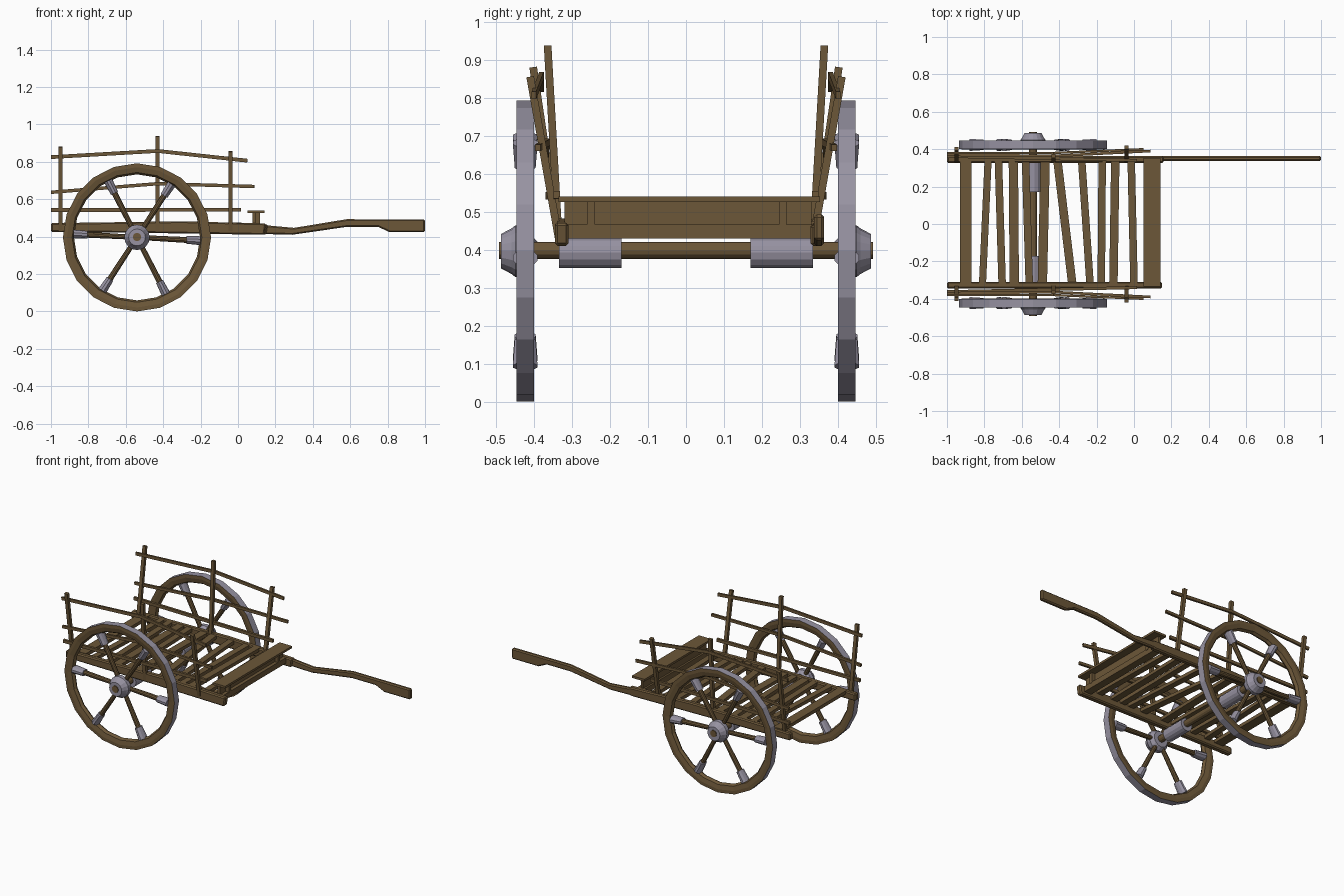
import bpy, bmesh, math
from mathutils import Vector, Matrix

if "Cube" in bpy.data.objects:
    bpy.data.objects.remove(bpy.data.objects["Cube"], do_unlink=True)


def material(name, rgb):
    m = bpy.data.materials.new(name)
    m.use_nodes = True
    m.diffuse_color = (*rgb, 1)
    m.node_tree.nodes["Principled BSDF"].inputs["Base Color"].default_value = (*rgb, 1)
    return m


WOOD = material("brown wood", (0.15, 0.095, 0.04))
IRON = material("grey iron", (0.31, 0.29, 0.36))


def finish(name, bm, *mats):
    bmesh.ops.recalc_face_normals(bm, faces=bm.faces)
    me = bpy.data.meshes.new(name)
    bm.to_mesh(me)
    bm.free()
    for m in mats:
        me.materials.append(m)
    ob = bpy.data.objects.new(name, me)
    bpy.context.collection.objects.link(ob)
    return ob


def add_bar(bm, p, q, w, h):
    """Box running from p to q, w wide and h high."""
    p, q = Vector(p), Vector(q)
    d = q - p
    mat = (Matrix.Translation((p + q) / 2) @ d.to_track_quat('X', 'Z').to_matrix().to_4x4()
           @ Matrix.Diagonal((d.length, w, h, 1)))
    bmesh.ops.create_cube(bm, size=1, matrix=mat)


def bars(name, path, w, h):
    bm = bmesh.new()
    for p, q in zip(path, path[1:]):
        add_bar(bm, p, q, w, h)
    return finish(name, bm, WOOD)


def lathe(name, profile, centre, sides, mats, iron_edges=(), closed=True):
    """Revolve (radius, y) points around a y axis through centre."""
    bm = bmesh.new()
    rings = []
    for r, y in profile:
        rings.append([bm.verts.new((centre[0] + r * math.cos(a), centre[1] + y,
                                    centre[2] + r * math.sin(a)))
                      for a in (2 * math.pi * i / sides for i in range(sides))])
    n = len(rings)
    for k in range(n if closed else n - 1):
        a, b = rings[k], rings[(k + 1) % n]
        for i in range(sides):
            j = (i + 1) % sides
            f = bm.faces.new((a[i], a[j], b[j], b[i]))
            f.material_index = int(k in iron_edges)
    if not closed:
        bm.faces.new(rings[0])
        bm.faces.new(rings[-1])
    return finish(name, bm, *mats)


def side_plate(name, outline, y, thick):
    """Extrude an x-z outline across y, with softened edges."""
    bm = bmesh.new()
    f = bm.faces.new([bm.verts.new((x, y - thick / 2, z)) for x, z in outline])
    ext = bmesh.ops.extrude_face_region(bm, geom=[f])
    verts = [v for v in ext["geom"] if isinstance(v, bmesh.types.BMVert)]
    bmesh.ops.translate(bm, verts=verts, vec=(0, thick, 0))
    ob = finish(name, bm, WOOD)
    bev = ob.modifiers.new("soft edges", 'BEVEL')
    bev.width = 0.007
    bev.limit_method = 'ANGLE'


AX, AZ = -0.54, 0.396

# Wheels: wooden rim with iron tyre, hub, spokes and iron sockets
for side, s in (("right", -1), ("left", 1)):
    c = (AX, s * 0.423, AZ)
    lathe(side + "_wheel_rim",
          [(0.396, -0.023), (0.396, 0.023), (0.375, 0.0235), (0.347, 0.017),
           (0.337, 0), (0.347, -0.017), (0.375, -0.0235)],
          c, 20, (WOOD, IRON), iron_edges=(0,))
    lathe(side + "_hub", [(0.05, -s * 0.022), (0.068, s * 0.0), (0.068, s * 0.026),
                          (0.06, s * 0.036), (0.045, s * 0.064)],
          c, 16, (IRON,), closed=False)
    spokes, sockets = bmesh.new(), bmesh.new()
    for k in range(6):
        a = math.radians(60 * k - 3)
        d = Vector((math.cos(a), 0, math.sin(a)))
        base = Vector(c)
        turn = d.to_track_quat('Z', 'Y').to_matrix().to_4x4()
        for bm, r0, r1, rad, flat in ((spokes, 0.05, 0.3, 0.016, 1),
                                      (sockets, 0.265, 0.34, 0.034, 0.7)):
            mat = (Matrix.Translation(base + d * (r0 + r1) / 2) @ turn
                   @ Matrix.Diagonal((1, flat, 1, 1)))
            bmesh.ops.create_cone(bm, cap_ends=True, segments=10, radius1=rad * 0.85,
                                  radius2=rad, depth=r1 - r0, matrix=mat)
    finish(side + "_spokes", spokes, WOOD)
    finish(side + "_spoke_sockets", sockets, IRON)
    # Iron sleeve on the axle
    lathe(side + "_axle_sleeve", [(0.041, -0.082), (0.041, 0.082)],
          (AX, s * 0.252, 0.392), 14, (IRON,), closed=False)

lathe("axle", [(0.022, -0.492), (0.022, 0.492)], (AX, 0, 0.398), 12, (WOOD,), closed=False)

# Side beams; the left one runs on into the long pulling shaft
side_plate("right_beam", [(-1, 0.425), (-0.5, 0.42), (0.14, 0.41), (0.15, 0.47),
                          (-0.3, 0.482), (-1, 0.472)], -0.327, 0.036)
side_plate("left_beam", [(-1, 0.425), (-0.5, 0.42), (0.15, 0.41), (0.16, 0.465),
                         (-0.3, 0.482), (-1, 0.472)], 0.345, 0.036)
side_plate("pulling_shaft", [(0.1, 0.415), (0.29, 0.41), (0.58, 0.452), (0.75, 0.452),
                             (0.81, 0.424), (1, 0.424), (1, 0.492), (0.58, 0.493),
                             (0.3, 0.447), (0.1, 0.465)], 0.35, 0.026)

# Uneven floor slats: x at left end, x at right end, width
slats = [(-0.90, -0.90, 0.062), (-0.78, -0.81, 0.038), (-0.725, -0.705, 0.04),
         (-0.645, -0.64, 0.05), (-0.58, -0.56, 0.04), (-0.475, -0.49, 0.05),
         (-0.41, -0.33, 0.045), (-0.28, -0.235, 0.04), (-0.17, -0.175, 0.04),
         (-0.10, -0.11, 0.045), (-0.015, 0, 0.04)]
bm = bmesh.new()
for xl, xr, w in slats:
    add_bar(bm, (xl, 0.345, 0.465), (xr, -0.32, 0.465), w, 0.022)
finish("floor_slats", bm, WOOD)

# Raised front bench: cross beam, back board, posts and top plank
bars("front_cross_beam", [(0.09, -0.32, 0.448), (0.09, 0.34, 0.448)], 0.05, 0.036)
bars("bench_board", [(0.085, -0.32, 0.497), (0.085, 0.33, 0.497)], 0.016, 0.066)
for y in (-0.25, 0.255):
    bars("bench_post", [(0.105, y, 0.46), (0.1051, y, 0.53)], 0.02, 0.024)
bars("bench_plank", [(0.097, -0.335, 0.533), (0.097, 0.352, 0.533)], 0.09, 0.014)

# Side fences: leaning posts and bent rails
for side, s in (("right", -1), ("left", 1)):
    for x, top_y, top_z in ((-0.95, 0.402, 0.88), (-0.43, 0.364, 0.937), (-0.04, 0.41, 0.855)):
        bars(side + "_fence_post", [(x, s * 0.335, 0.43), (x, s * top_y, top_z)], 0.022, 0.02)
    bars(side + "_top_rail", [(-1, s * 0.38, 0.825), (-0.43, s * 0.38, 0.858),
                              (0.05, s * 0.4, 0.806)], 0.012, 0.02)
    bars(side + "_middle_rail", [(-1, s * 0.37, 0.637), (-0.43, s * 0.364, 0.683),
                                 (0.087, s * 0.39, 0.668)], 0.014, 0.018)
    bars(side + "_bottom_rail", [(-1, s * 0.362, 0.542), (0.015, s * 0.34, 0.544)], 0.016, 0.02)
